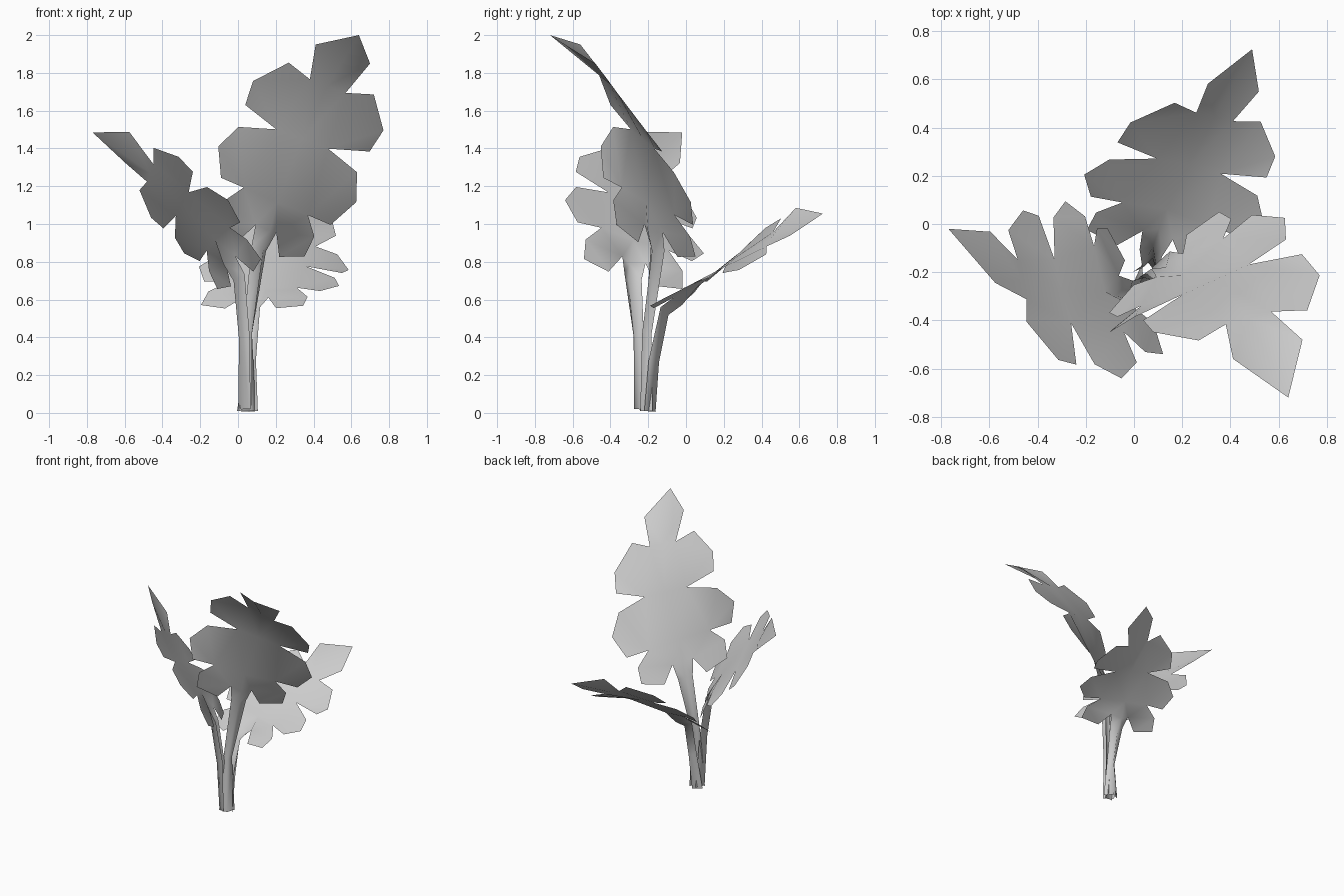
import bpy, bmesh
from mathutils import Vector

if "Cube" in bpy.data.objects:
    bpy.data.objects.remove(bpy.data.objects["Cube"])

# Half outline shared by all leaves: (position along rib, half width)
STEM = [(-.8, .055), (-.45, .03), (-.1, .045), (0, .06)]
LOBES = [
    [(0, .06), (-.105, .13), (-.06, .26), (.05, .25), (.135, .17)],
    [(.135, .17), (.135, .29), (.25, .35), (.355, .29), (.40, .125)],
    [(.40, .125), (.455, .295), (.57, .30), (.71, .19), (.67, .08)],
    [(.67, .08), (.84, .12), (1, 0)],
]
STATIONS = [-.8, -.45, -.1, .135, .40, .67, .84, 1]

# Per leaf: backward sweep of lobes, depth of the rib crease,
# then rib centre and sideways vector at each station
LEAVES = {
    "tall_leaf": (0, .04, [
        ((.05, -.21, .01), (.8, .6, 0)), ((.05, -.20, .42), (.8, .6, 0)),
        ((.11, -.15, .87), (.85, .8, -.3)), ((.20, -.20, 1.12), (1, .82, -.43)),
        ((.34, -.23, 1.45), (1.1, .5, -.41)), ((.475, -.39, 1.73), (1.18, .33, -.45)),
        ((.555, -.52, 1.90), (1.2, .33, -.42)), ((.64, -.72, 2.0), (1.2, .33, -.42))]),
    "middle_leaf": (.12, .05, [
        ((.05, -.22, .02), (.3, -1, 0)), ((.05, -.25, .40), (.4, -.9, .1)),
        ((.015, -.28, .72), (.45, -1, .3)), ((-.11, -.27, .93), (.36, -1.05, .36)),
        ((-.30, -.28, 1.11), (.27, -1.05, .50)), ((-.465, -.23, 1.27), (.22, -1.02, .57)),
        ((-.59, -.135, 1.41), (.08, -.88, .69)), ((-.77, -.02, 1.485), (.1, -.9, .6))]),
    "low_leaf": (.12, -.05, [
        ((.05, -.21, .01), (1, -.2, 0)), ((.065, -.19, .28), (1, -.25, 0)),
        ((.07, -.12, .56), (1.04, -.32, 0)), ((.135, .05, .685), (1.06, -.28, -.1)),
        ((.23, .245, .81), (1.06, -.25, -.25)), ((.335, .445, .92), (.95, -.22, -.48)),
        ((.415, .57, 1.015), (.88, -.13, -.62)), ((.49, .725, 1.055), (.9, -.15, -.5))]),
}


def place(leaf, u, v, s):
    """Map a flat leaf position onto the bent, creased rib."""
    sweep, depth, rows = leaf
    if v > .07:
        u -= sweep * (v - .07)
    i = max(k for k in range(len(STATIONS) - 1) if k == 0 or STATIONS[k] <= u)
    if -.3 < u < 0:      # lowest lobes hang back from the blade
        i = 2
    t = (u - STATIONS[i]) / (STATIONS[i + 1] - STATIONS[i])
    a, b = Vector(rows[i][0]), Vector(rows[i + 1][0])
    side = Vector(rows[i][1]).lerp(Vector(rows[i + 1][1]), t)
    p = a.lerp(b, t) + side * v * s
    if v == 0 and u < .3:    # crease pushed to the underside
        fade = .4 if u > .1 else 1
        p -= (b - a).cross(side).normalized() * depth * fade
    return p


def build_leaf(name, leaf):
    bm = bmesh.new()
    for s in (1, -1):
        def face(pts):
            f = bm.faces.new([bm.verts.new(place(leaf, u, v, s)) for u, v in pts])
            if s < 0:
                f.normal_flip()
        # stem strip
        for a, b in zip(STEM, STEM[1:]):
            face([(a[0], 0), a, b, (b[0], 0)])
        # lobes out from the rib
        for lobe in LOBES:
            u0, u1 = lobe[0][0], lobe[-1][0]
            rib = [(u1, 0)] if u1 < 1 else []
            face(lobe + rib + [(u0, 0)])
    bmesh.ops.remove_doubles(bm, verts=bm.verts, dist=.0005)
    bmesh.ops.triangulate(bm, faces=bm.faces)
    for f in bm.faces:
        f.smooth = True
    mesh = bpy.data.meshes.new(name)
    bm.to_mesh(mesh)
    bm.free()
    bpy.context.collection.objects.link(bpy.data.objects.new(name, mesh))


for leaf_name, leaf_data in LEAVES.items():
    build_leaf(leaf_name, leaf_data)
